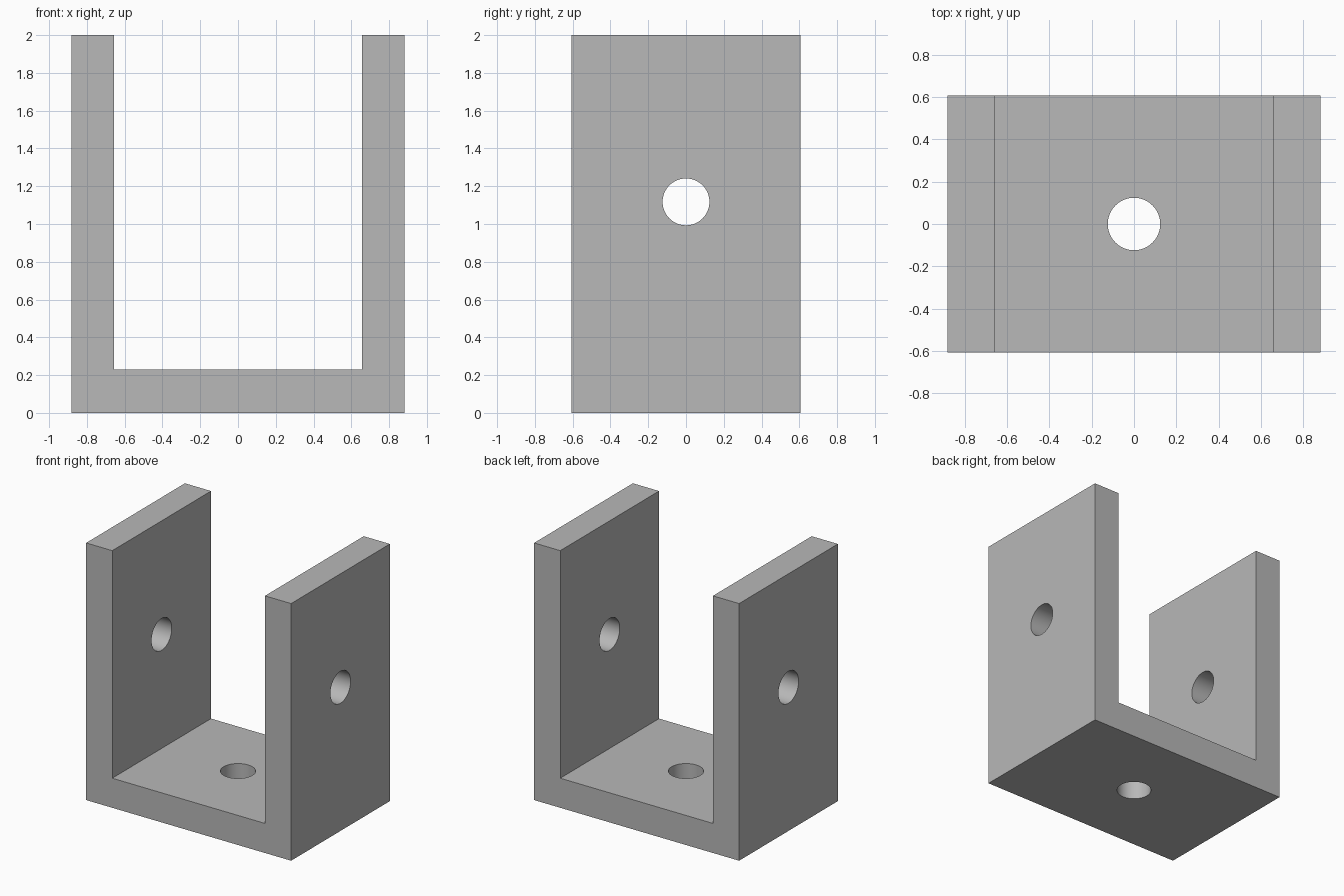
import bpy, bmesh, math

if "Cube" in bpy.data.objects:
    bpy.data.objects.remove(bpy.data.objects["Cube"], do_unlink=True)

HALF_X, HALF_Y, HEIGHT = 0.882, 0.607, 2.0
INNER_X, FLOOR = 0.657, 0.23
HOLE_R, HOLE_Z = 0.124, 1.117

grey = bpy.data.materials.new("plain grey")
grey.use_nodes = True
color = (0.48, 0.48, 0.48, 1)
grey.diffuse_color = color
grey.node_tree.nodes["Principled BSDF"].inputs["Base Color"].default_value = color

# U-shaped profile extruded along y
half = [(HALF_X, 0), (HALF_X, HEIGHT), (INNER_X, HEIGHT), (INNER_X, FLOOR)]
profile = half + [(-x, z) for x, z in reversed(half)]
bm = bmesh.new()
face = bm.faces.new([bm.verts.new((x, -HALF_Y, z)) for x, z in profile])
extruded = bmesh.ops.extrude_face_region(bm, geom=[face])["geom"]
bmesh.ops.translate(bm, vec=(0, 2 * HALF_Y, 0),
                    verts=[v for v in extruded if isinstance(v, bmesh.types.BMVert)])
bmesh.ops.recalc_face_normals(bm, faces=bm.faces)
mesh = bpy.data.meshes.new("u_bracket")
bm.to_mesh(mesh)
bm.free()
mesh.materials.append(grey)
bracket = bpy.data.objects.new("u_bracket", mesh)
bpy.context.collection.objects.link(bracket)


def drill(name, location, rotation, depth):
    """Cut one round through hole in the bracket."""
    bpy.ops.mesh.primitive_cylinder_add(vertices=64, radius=HOLE_R, depth=depth,
                                        location=location, rotation=rotation)
    cutter = bpy.context.object
    cutter.name = name
    cutter.hide_render = True
    cutter.data.materials.append(grey)
    mod = bracket.modifiers.new(name, "BOOLEAN")
    mod.operation, mod.solver, mod.object = "DIFFERENCE", "EXACT", cutter
    bpy.context.view_layer.objects.active = bracket
    bpy.ops.object.modifier_apply(modifier=mod.name)
    bpy.data.objects.remove(cutter, do_unlink=True)


# Pin hole through both arms, bolt hole through the base
drill("arm_hole", (0, 0, HOLE_Z), (0, math.pi / 2, 0), 3)
drill("base_hole", (0, 0, FLOOR / 2), (0, 0, 0), 1)

# Smooth hole walls, sharp edges
bpy.ops.object.select_all(action="DESELECT")
bracket.select_set(True)
bpy.context.view_layer.objects.active = bracket
bpy.ops.object.shade_smooth_by_angle(angle=math.radians(30))
